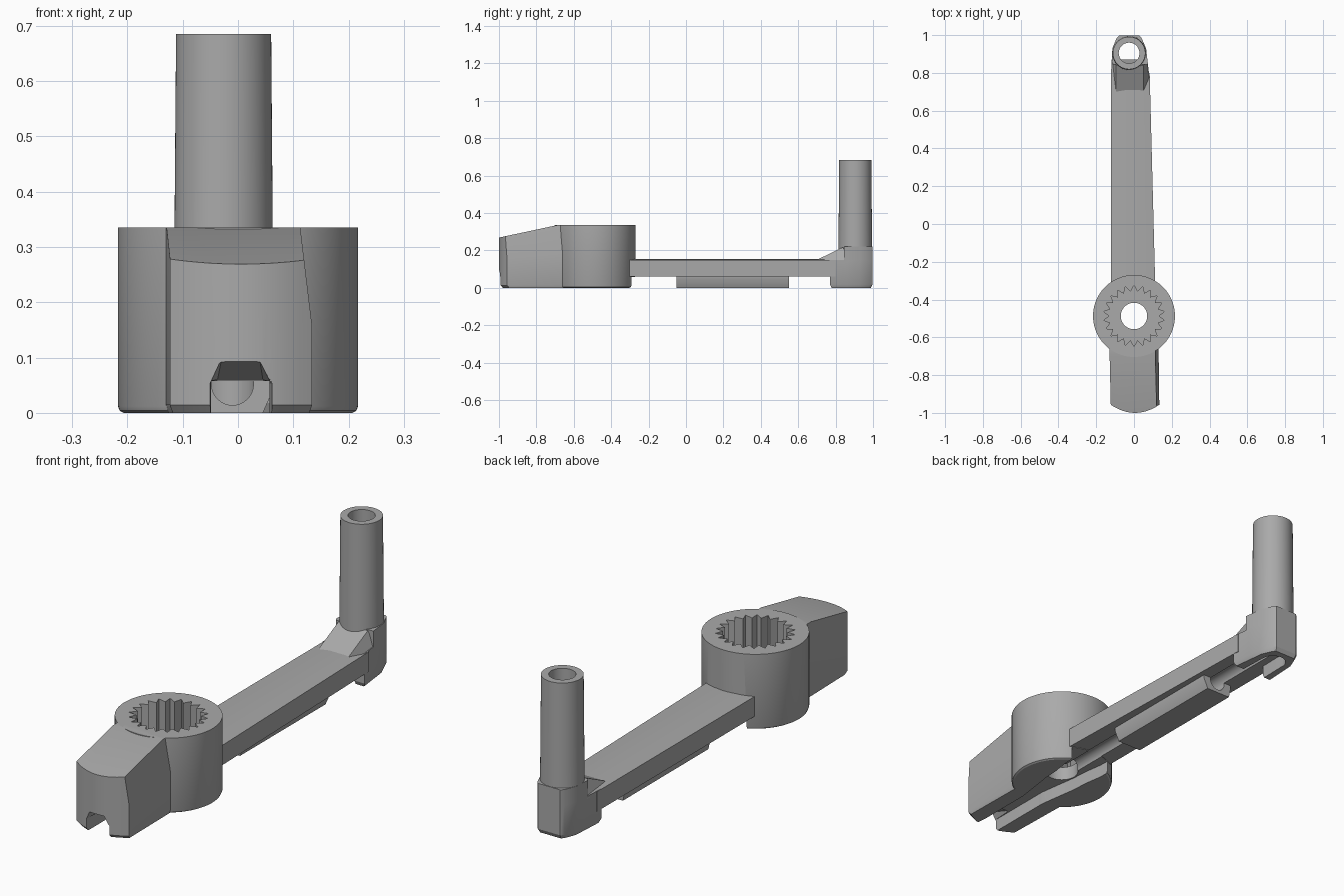
import bpy, bmesh, math

if "Cube" in bpy.data.objects:
    bpy.data.objects.remove(bpy.data.objects["Cube"])

grey = bpy.data.materials.new("plain grey")
grey.diffuse_color = (0.40, 0.40, 0.40, 1)
grey.use_nodes = True
grey.node_tree.nodes["Principled BSDF"].inputs["Base Color"].default_value = grey.diffuse_color


def loft(name, rings):
    """Skin a closed solid through rings with equal point counts."""
    bm = bmesh.new()
    vs = [[bm.verts.new(p) for p in r] for r in rings]
    n = len(vs[0])
    for a, b in zip(vs, vs[1:]):
        for i in range(n):
            j = (i + 1) % n
            bm.faces.new((a[i], a[j], b[j], b[i]))
    bm.faces.new(vs[0])
    bm.faces.new(vs[-1])
    bmesh.ops.recalc_face_normals(bm, faces=bm.faces)
    me = bpy.data.meshes.new(name)
    bm.to_mesh(me)
    bm.free()
    me.materials.append(grey)
    ob = bpy.data.objects.new(name, me)
    bpy.context.collection.objects.link(ob)
    return ob


def along_z(name, pts, z0, z1):
    return loft(name, [[(x, y, z) for x, y in pts] for z in (z0, z1)])


def along_y(name, pts, y0, y1):
    return loft(name, [[(x, y, z) for x, z in pts] for y in (y0, y1)])


def along_x(name, pts, x0, x1):
    return loft(name, [[(x, y, z) for y, z in pts] for x in (x0, x1)])


def circle(cx, cy, r, n=48):
    return [(cx + r * math.cos(2 * math.pi * i / n),
             cy + r * math.sin(2 * math.pi * i / n)) for i in range(n)]


def lathe(name, cx, cy, profile, n=64):
    return loft(name, [[(x, y, z) for x, y in circle(cx, cy, r, n)]
                       for r, z in profile])


HX, HY = 0.0, -0.487      # hub axis
PX, PY = -0.026, 0.905    # post axis

# Hub with a softened lower rim
hub = lathe("hub", HX, HY, [(0.207, 0), (0.214, 0.004), (0.217, 0.012), (0.217, 0.335)], 96)

# Short front arm, bowed front end
front_pts = [(0.13, -0.655), (-0.13, -0.655)]
for i in range(13):
    t = i / 12
    front_pts.append((-0.123 + 0.257 * t, -0.957 - 0.043 * (1 - (2 * t - 1) ** 2)))
front_arm = loft("front_arm", [
    [(x * 0.96, y + 0.012 * (y < -0.9), 0) for x, y in front_pts],
    [(x, y, 0.014) for x, y in front_pts],
    [(x, y, 0.335) for x, y in front_pts]])

# Long crank arm with a slightly crowned top
arm = loft("crank_arm", [
    [(l, y, 0.06), (r, y, 0.06), (r, y, 0.148), (r * 0.4, y, 0.154),
     (l * 0.4, y, 0.154), (l, y, 0.148)]
    for y, l, r in ((-0.31, -0.122, 0.112), (0.80, -0.123, 0.083))])

# Cable rib below the crank arm
rib = along_y("cable_rib", [(-0.085, 0.07), (-0.085, 0.045), (-0.075, 0), (0.045, 0),
                            (0.065, 0.045), (0.065, 0.07)], -0.05, 0.55)

# End block under the post
block_pts = [(-0.123, 0.77), (0.083, 0.77), (0.072, 0.86), (0.064, 0.93), (0.04, 0.985),
             (0.03, 0.997), (-0.08, 0.997), (-0.092, 0.985), (-0.114, 0.93), (-0.118, 0.86)]
block = loft("end_block", [
    [(PX + (x - PX) * s, 0.88 + (y - 0.88) * s, z) for x, y in block_pts]
    for s, z in ((0.92, 0), (1, 0.018), (1, 0.15))])
block_top = loft("end_block_top", [
    [(x, max(y, 0.86), z) if y > 0.8 else (x * 0.9, 0.845, z) for x, y in block_pts]
    for z in (0.14, 0.22)])

# Ramped gusset between arm and post
gusset = loft("gusset", [
    [(-0.123, 0.765, 0.14), (0.083, 0.765, 0.14), (0.05, 0.70, 0.15), (-0.095, 0.70, 0.15)],
    [(-0.118, 0.87, 0.14), (0.07, 0.87, 0.14), (0.05, 0.84, 0.218), (-0.095, 0.84, 0.218)]])

# Handle post, slightly tapered
post = lathe("handle_post", PX, PY, [(0.090, 0.19), (0.086, 0.685)])

# Cutters
spline = []
TEETH = 22
for i in range(TEETH * 2):
    a = math.pi * i / TEETH
    r = 0.162 if i % 2 else 0.130
    spline.append((HX + r * math.cos(a), HY + r * math.sin(a)))
c_spline = along_z("cut_spline", spline, 0.12, 0.5)
c_hole = along_z("cut_hub_hole", circle(HX, HY, 0.07), -0.1, 0.4)
c_slope = along_x("cut_slope", [(-0.69, 0.335), (-1.1, 0.2476), (-1.1, 0.5), (-0.69, 0.5)], -0.4, 0.4)
c_lean = along_y("cut_lean", [(0.136, 0.14), (0.112, 0.34), (0.112, 0.5), (0.3, 0.5), (0.3, 0.14)], -1.2, -0.5)
c_mouth = loft("cut_mouth", [
    [(-0.053, -1.05, -0.1), (0.066, -1.05, -0.1), (0.066, -1.05, 0.055),
     (0.037, -1.05, 0.11), (-0.027, -1.05, 0.11), (-0.053, -1.05, 0.055)],
    [(-0.046, -0.90, -0.1), (0.055, -0.90, -0.1), (0.055, -0.90, 0.052),
     (0.045, -0.90, 0.06), (-0.037, -0.90, 0.06), (-0.046, -0.90, 0.052)]])
# Cable groove that widens through the hub towards the crank arm
half = [(0.057, -1.1), (0.057, -0.68), (0.068, -0.60), (0.083, -0.50),
        (0.088, -0.42), (0.10, -0.34), (0.105, -0.22)]
c_groove = along_z("cut_groove", half + [(-x + 0.008, y) for x, y in reversed(half)], -0.1, 0.058)
c_bore = along_y("cut_cable_bore", circle(-0.01, 0.052, 0.038, 32), -0.45, 0.90)
c_post = along_z("cut_post_bore", circle(PX, PY, 0.055, 32), -0.1, 0.9)
c_slot = along_z("cut_block_slot", [(-0.085, 0.7), (0.035, 0.7), (0.03, 0.90), (-0.08, 0.90)], -0.1, 0.06)

cuts = {
    hub: [c_spline, c_hole, c_groove, c_bore],
    front_arm: [c_slope, c_lean, c_groove, c_mouth],
    arm: [c_bore],
    rib: [c_bore],
    block: [c_slot, c_post, c_bore],
    block_top: [c_post],
    post: [c_post],
    gusset: [],
}
cutters = {c for cs in cuts.values() for c in cs}
for ob, cs in cuts.items():
    bpy.ops.object.select_all(action='DESELECT')
    bpy.context.view_layer.objects.active = ob
    ob.select_set(True)
    for c in cs:
        m = ob.modifiers.new("cut", 'BOOLEAN')
        m.operation = 'DIFFERENCE'
        m.solver = 'EXACT'
        m.object = c
        bpy.ops.object.modifier_apply(modifier=m.name)
    bpy.ops.object.shade_smooth_by_angle(angle=math.radians(25))
for c in cutters:
    bpy.data.objects.remove(c)
